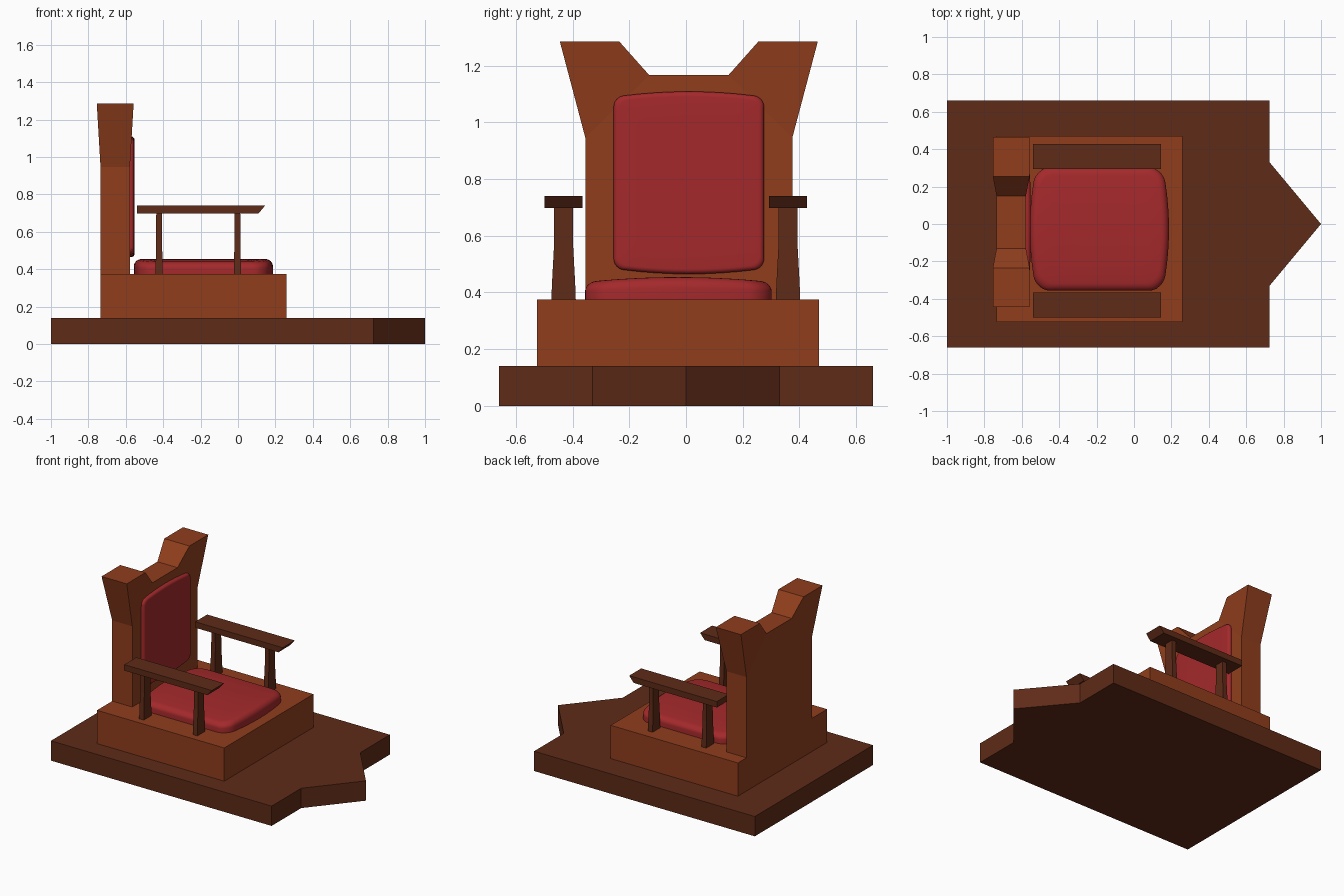
import bpy, bmesh, math
from mathutils import Vector

if "Cube" in bpy.data.objects:
    bpy.data.objects.remove(bpy.data.objects["Cube"])


def material(name, rgb):
    m = bpy.data.materials.new(name)
    m.diffuse_color = (*rgb, 1)
    m.use_nodes = True
    m.node_tree.nodes["Principled BSDF"].inputs["Base Color"].default_value = m.diffuse_color
    return m


DARK = material("dark_wood", (0.114, 0.024, 0.009))
WOOD = material("warm_wood", (0.28, 0.048, 0.012))
RED = material("red_fabric", (0.37, 0.022, 0.024))


def finish(name, bm, mat):
    bmesh.ops.recalc_face_normals(bm, faces=bm.faces)
    mesh = bpy.data.meshes.new(name)
    bm.to_mesh(mesh)
    bm.free()
    mesh.materials.append(mat)
    ob = bpy.data.objects.new(name, mesh)
    bpy.context.collection.objects.link(ob)
    return ob


def loft(name, rings, mat):
    """Skin a stack of equal-length rings and cap both ends."""
    bm = bmesh.new()
    rows = [[bm.verts.new(p) for p in ring] for ring in rings]
    n = len(rows[0])
    for a, b in zip(rows, rows[1:]):
        for i in range(n):
            j = (i + 1) % n
            bm.faces.new((a[i], a[j], b[j], b[i]))
    bm.faces.new(rows[0])
    bm.faces.new(rows[-1])
    return finish(name, bm, mat)


def rect(x0, x1, y0, y1, z):
    return [(x0, y0, z), (x1, y0, z), (x1, y1, z), (x0, y1, z)]


# Arrow-fronted platform
plan = [(-1, -0.66), (0.725, -0.66), (0.725, -0.33), (1, 0),
        (0.725, 0.33), (0.725, 0.66), (-1, 0.66)]
loft("platform", [[(x, y, z) for x, y in plan] for z in (0, 0.14)], DARK)

# Seat block
loft("seat_block", [rect(-0.735, 0.26, -0.525, 0.47, z) for z in (0.14, 0.375)], WOOD)

# Backrest: straight panel whose two horns thicken towards the top (y, z, flare)
outline = [(-0.355, 0.375, 0), (-0.355, 0.945, 0), (-0.445, 1.285, 0.02),
           (-0.235, 1.285, 0.02), (-0.13, 1.167, 0), (0.15, 1.167, 0),
           (0.255, 1.285, 0.02), (0.465, 1.285, 0.02), (0.375, 0.945, 0),
           (0.375, 0.375, 0)]
bm = bmesh.new()
back = [bm.verts.new((-0.735 - f, y, z)) for y, z, f in outline]
front = [bm.verts.new((-0.578 + f, y, z)) for y, z, f in outline]
for side in (back, front):
    for ids in ((0, 1, 4, 5, 8, 9), (1, 2, 3, 4), (5, 6, 7, 8)):
        bm.faces.new([side[i] for i in ids])
for i in range(len(outline)):
    j = (i + 1) % len(outline)
    bm.faces.new((back[i], back[j], front[j], front[i]))
finish("backrest", bm, WOOD)


def cushion(name, origin, u_axis, v_axis, a, b, height, corner, edge, bow, crown):
    """Rounded pad: the +-u sides bow outwards, the top is crowned along v."""
    o, u_axis, v_axis = Vector(origin), Vector(u_axis), Vector(v_axis)
    w_axis = u_axis.cross(v_axis)

    def place(u, v, w):
        k = (v / b) ** 2
        return o + u_axis * u * (1 - bow * k) + v_axis * v + w_axis * w * (1 - crown * k)

    steps = 8
    shape = []
    for su, sv, start in ((1, 1, 0), (-1, 1, 90), (-1, -1, 180), (1, -1, 270)):
        for i in range(steps + 1):
            t = math.radians(start + 90 * i / steps)
            shape.append((su * (a - corner) + corner * math.cos(t),
                          sv * (b - corner) + corner * math.sin(t)))
        # points along the next straight side so that it can bow
        nu, nv = {(1, 1): (-1, 1), (-1, 1): (-1, -1),
                  (-1, -1): (1, -1), (1, -1): (1, 1)}[(su, sv)]
        p = Vector(shape[-1])
        q = Vector((nu * (a - corner) if nv == sv else p.x,
                    nv * (b - corner) if nu == su else p.y))
        shape += [tuple(p.lerp(q, i / 8)) for i in range(1, 8)]
    levels = [(1, 0)]
    for i in range(7):
        t = math.pi / 2 * i / 6
        levels.append((edge * (1 - math.cos(t)), height - edge + edge * math.sin(t)))
    levels[0] = (0, 0)
    levels += [(min(a, b) * f, height) for f in (0.35, 0.6, 0.8, 0.95)]
    rings = [[place(u * (1 - d / a), v * (1 - d / b), w) for u, v in shape]
             for d, w in levels]
    ob = loft(name, rings, RED)
    bpy.context.view_layer.objects.active = ob
    ob.select_set(True)
    bpy.ops.object.shade_smooth_by_angle(angle=math.radians(40))
    ob.select_set(False)


# Cushions
cushion("seat_cushion", (-0.185, -0.027, 0.374), (1, 0, 0), (0, 1, 0),
        0.372, 0.329, 0.08, 0.08, 0.04, 0.09, 0.22)
cushion("back_cushion", (-0.579, 0.01, 0.787), (0, 0, -1), (0, 1, 0),
        0.322, 0.265, 0.026, 0.035, 0.018, 0.06, 0.1)

# Armrests with two flared posts each
for side, yc in (("left", 0.36), ("right", -0.432)):
    loft(side + "_armrest", [rect(-0.54, 0.11, yc - 0.067, yc + 0.067, 0.698),
                             rect(-0.54, 0.145, yc - 0.067, yc + 0.067, 0.74)], DARK)
    for place, xc in (("back", -0.422), ("front", -0.003)):
        loft(f"{side}_{place}_post",
             [rect(xc - hx, xc + hx, yc - hy, yc + hy, z) for z, hx, hy in
              ((0.375, 0.018, 0.043), (0.43, 0.018, 0.041),
               (0.56, 0.016, 0.034), (0.70, 0.015, 0.033))], DARK)
